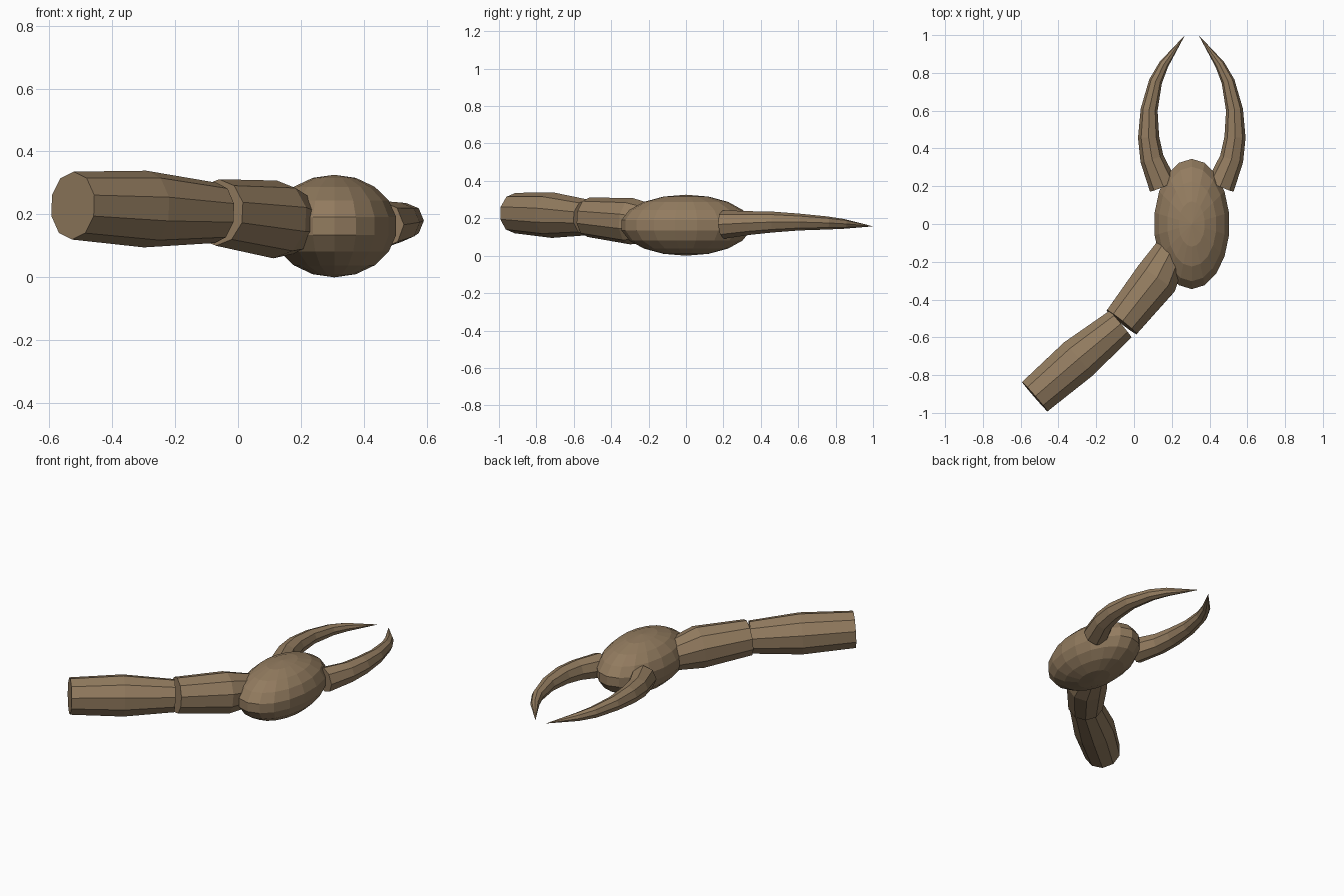
import bpy, bmesh, math
from mathutils import Vector, Matrix

if "Cube" in bpy.data.objects:
    bpy.data.objects.remove(bpy.data.objects["Cube"])

brown = bpy.data.materials.new("shell brown")
brown.diffuse_color = (0.29, 0.2, 0.115, 1)
brown.use_nodes = True
brown.node_tree.nodes["Principled BSDF"].inputs["Base Color"].default_value = brown.diffuse_color


def finish(name, bm):
    bmesh.ops.recalc_face_normals(bm, faces=bm.faces)
    me = bpy.data.meshes.new(name)
    bm.to_mesh(me)
    bm.free()
    me.materials.append(brown)
    ob = bpy.data.objects.new(name, me)
    bpy.context.collection.objects.link(ob)
    return ob


def tube(name, stations, sides, mirror_x=None):
    """Loft rings along stations (x, y, z, radius); radius 0 makes a pointed tip."""
    bm = bmesh.new()
    pts = [Vector(s[:3]) for s in stations]
    rings = []
    for i, (p, s) in enumerate(zip(pts, stations)):
        d = (pts[min(i + 1, len(pts) - 1)] - pts[max(i - 1, 0)]).normalized()
        side = d.cross(Vector((0, 0, 1))).normalized()
        up = side.cross(d)
        if s[3] == 0:
            rings.append([bm.verts.new(p)])
            continue
        rings.append([bm.verts.new(p + s[3] * (side * math.sin(a) + up * math.cos(a)))
                      for a in (math.tau * k / sides for k in range(sides))])
    for r0, r1 in zip(rings, rings[1:]):
        for k in range(sides):
            j = (k + 1) % sides
            if len(r1) == 1:
                bm.faces.new((r0[k], r0[j], r1[0]))
            else:
                bm.faces.new((r0[k], r0[j], r1[j], r1[k]))
    for r in (rings[0], rings[-1]):
        if len(r) > 1:
            bm.faces.new(r)
    if mirror_x is not None:
        for v in bm.verts:
            v.co.x = 2 * mirror_x - v.co.x
    return finish(name, bm)


# Palm: flattened ellipsoid
PALM_X = 0.306
bm = bmesh.new()
bmesh.ops.create_uvsphere(bm, u_segments=18, v_segments=9, radius=1)
ang = min((math.atan2(v.co.y, v.co.x) for v in bm.verts if abs(v.co.z) < 0.5),
          key=lambda a: abs(a))
turn = Matrix.Rotation(-math.pi / 2 - ang, 4, 'Z')  # put a vertex column at the front
bmesh.ops.transform(bm, verts=bm.verts, matrix=Matrix.Translation((PALM_X, 0, 0.163))
                    @ Matrix.Diagonal((0.203, 0.35, 0.163, 1)) @ turn)
finish("palm", bm)

# Arm segments
tube("upper_arm", [(-0.525, -0.914, 0.228, 0.108), (-0.295, -0.715, 0.217, 0.122),
                   (-0.072, -0.53, 0.205, 0.096)], 10)
tube("forearm", [(-0.065, -0.52, 0.206, 0.106), (0.118, -0.29, 0.184, 0.124),
                 (0.195, -0.142, 0.17, 0.092)], 10)

# Curved pincers, mirrored across the palm
pincer = [(0.155, 0.2, 0.167, 0.076), (0.095, 0.345, 0.175, 0.063),
          (0.077, 0.46, 0.18, 0.056), (0.08, 0.605, 0.18, 0.045),
          (0.114, 0.755, 0.175, 0.035), (0.158, 0.845, 0.17, 0.026),
          (0.27, 1.0, 0.157, 0)]
tube("left_pincer", pincer, 8)
tube("right_pincer", pincer, 8, PALM_X)
